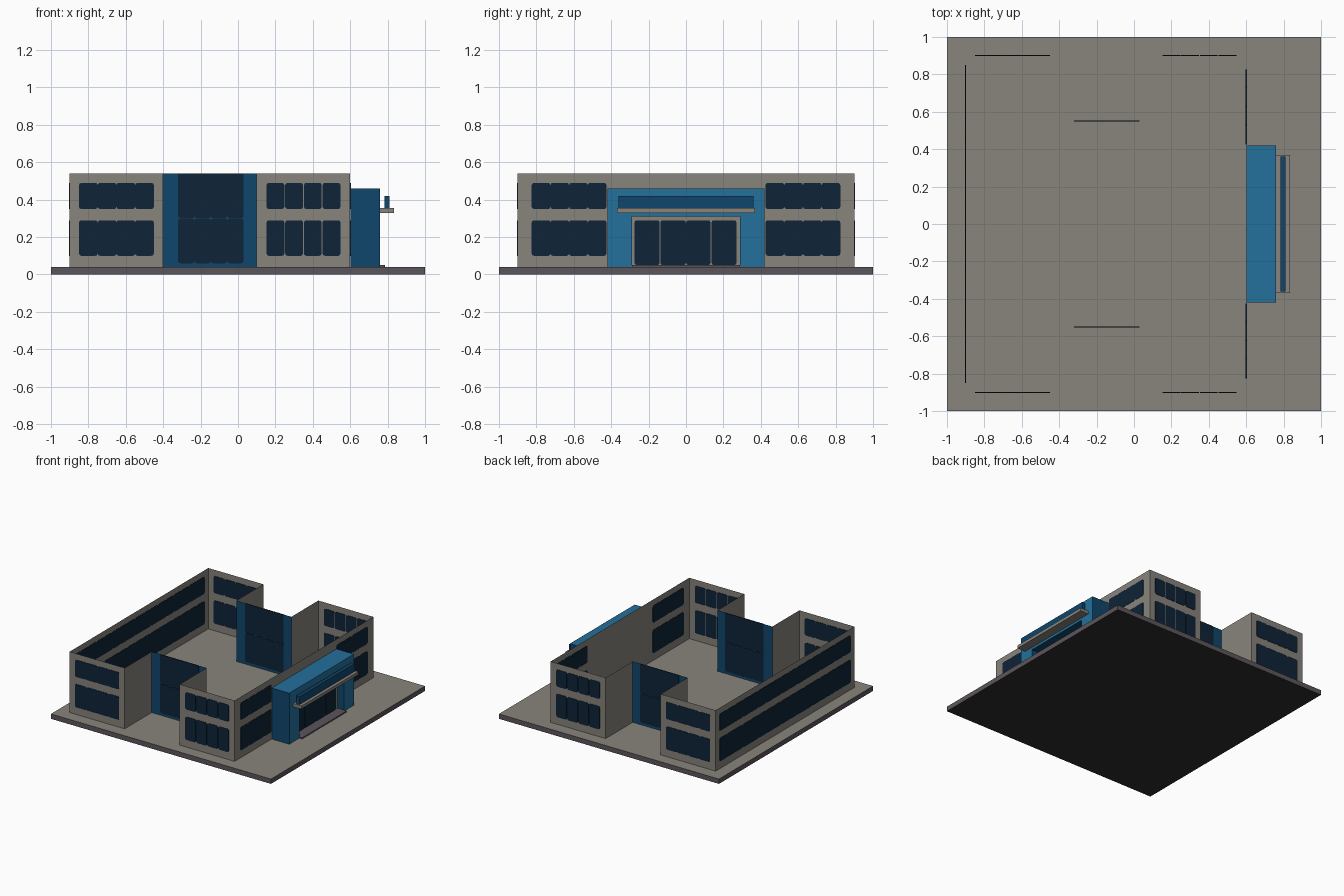
import bpy, bmesh
from mathutils import Vector

if "Cube" in bpy.data.objects:
    bpy.data.objects.remove(bpy.data.objects["Cube"])


def lin(c):
    return tuple(((v / 255 + 0.055) / 1.055) ** 2.4 if v > 10 else v / 255 / 12.92 for v in c)


def mat(name, rgb):
    m = bpy.data.materials.new(name)
    m.diffuse_color = (*lin(rgb), 1)
    m.use_nodes = True
    m.node_tree.nodes["Principled BSDF"].inputs["Base Color"].default_value = m.diffuse_color
    return m


STONE = mat("warm_grey_stone", (136, 131, 124))
EDGE = mat("purple_grey_edge", (91, 85, 91))
UNDER = mat("dark_underside", (44, 44, 44))
NAVY = mat("deep_blue", (15, 70, 108))
BLUE = mat("bright_blue", (35, 112, 156))
GLASS = mat("dark_glass", (14, 35, 55))


def finish(name, bm, mats, rule=None, fix=True):
    if fix:
        bmesh.ops.recalc_face_normals(bm, faces=bm.faces)
    bm.normal_update()
    if rule:
        for f in bm.faces:
            f.material_index = rule(f)
    me = bpy.data.meshes.new(name)
    bm.to_mesh(me)
    bm.free()
    for m in mats:
        me.materials.append(m)
    ob = bpy.data.objects.new(name, me)
    bpy.context.collection.objects.link(ob)
    return ob


def prism(bm, pts, vec):
    """Extrude a closed outline along a vector."""
    face = bm.faces.new([bm.verts.new(p) for p in pts])
    r = bmesh.ops.extrude_face_region(bm, geom=[face], use_keep_orig=True)
    vs = [g for g in r["geom"] if isinstance(g, bmesh.types.BMVert)]
    bmesh.ops.translate(bm, verts=vs, vec=vec)


def box(name, x0, x1, y0, y1, z0, z1, mats, rule=None):
    bm = bmesh.new()
    prism(bm, [(x0, y0, z0), (x1, y0, z0), (x1, y1, z0), (x0, y1, z0)], Vector((0, 0, z1 - z0)))
    return finish(name, bm, mats, rule)


def panes(name, axis, plane, a0, a1, n, z0, z1, gap=0.0, c=0.012, square_top=False):
    """A row of thin panes with clipped corners, showing on both sides of the wall."""
    bm = bmesh.new()
    t, w = 0.006, (a1 - a0) / n
    for i in range(n):
        l, r = a0 + i * w + gap / 2, a0 + (i + 1) * w - gap / 2
        k = c * 0.3
        prof = [(l + c, z0), (r - c, z0), (r - k, z0 + k), (r, z0 + c)]
        if square_top:
            prof += [(r, z1), (l, z1)]
        else:
            prof += [(r, z1 - c), (r - k, z1 - k), (r - c, z1), (l + c, z1), (l + k, z1 - k), (l, z1 - c)]
        prof += [(l, z0 + c), (l + k, z0 + k)]
        if axis == "x":
            prism(bm, [(a, plane - t / 2, z) for a, z in prof], Vector((0, t, 0)))
        else:
            prism(bm, [(plane - t / 2, a, z) for a, z in prof], Vector((t, 0, 0)))
    return finish(name, bm, [GLASS])


# Ground slab: stone top, darker rim and underside
box("ground_slab", -1, 1, -1, 1, 0, 0.04, [STONE, EDGE, UNDER],
    lambda f: 0 if f.normal.z > 0.5 else 2 if f.normal.z < -0.5 else 1)

# Roofless thin walls with a recess at the front and back
half = [(-0.9, -0.9), (-0.4, -0.9), (-0.4, -0.55), (0.1, -0.55), (0.1, -0.9), (0.6, -0.9)]
outline = half + [(x, -y) for x, y in reversed(half)]
bm = bmesh.new()
low = [bm.verts.new((x, y, 0.04)) for x, y in outline]
top = [bm.verts.new((x, y, 0.54)) for x, y in outline]
for i in range(len(outline)):
    j = (i + 1) % len(outline)
    bm.faces.new([low[i], low[j], top[j], top[i]])


def wall_rule(f):
    return 1 if abs(abs(f.calc_center_median().y) - 0.55) < 0.01 else 0


finish("outer_walls", bm, [STONE, NAVY], wall_rule, fix=False)

# Windows in two storeys
for floor, z0, z1 in (("lower", 0.10, 0.29), ("upper", 0.35, 0.49)):
    for side, s in (("front", -1), ("back", 1)):
        panes(f"{side}_left_{floor}_windows", "x", s * 0.9, -0.85, -0.45, 4, z0, z1)
        panes(f"{side}_right_{floor}_windows", "x", s * 0.9, 0.15, 0.55, 4, z0, z1, gap=0.005)
        a, b = sorted((s * 0.425, s * 0.825))
        panes(f"entrance_side_{side}_{floor}_windows", "y", 0.6, a, b, 4, z0, z1)
    panes(f"rear_side_{floor}_windows", "y", -0.9, -0.85, 0.85, 17, z0, z1)

# Tall glazing in the blue recesses
for side, s in (("front", -1), ("back", 1)):
    panes(f"{side}_recess_lower_glass", "x", s * 0.55, -0.32, 0.03, 4, 0.06, 0.299)
    panes(f"{side}_recess_upper_glass", "x", s * 0.55, -0.32, 0.03, 4, 0.301, 0.54, square_top=True)

# Entrance portal: an arch-shaped block, bright on front and top
bm = bmesh.new()
arch = [(-0.42, 0.04), (-0.29, 0.04), (-0.29, 0.31), (0.29, 0.31),
        (0.29, 0.04), (0.42, 0.04), (0.42, 0.46), (-0.42, 0.46)]
prism(bm, [(0.601, y, z) for y, z in arch], Vector((0.159, 0, 0)))
finish("entrance_portal", bm, [NAVY, BLUE],
       lambda f: 1 if f.normal.x > 0.5 or f.normal.z > 0.5 else 0)

# Door frame, doors and step
box("door_frame", 0.66, 0.70, -0.29, 0.29, 0.04, 0.31, [STONE])
for i, (a, b) in enumerate(((-0.275, -0.142), (-0.137, -0.001), (0.001, 0.131), (0.137, 0.27))):
    panes(f"door_{i + 1}", "y", 0.701, a, b, 1, 0.05, 0.29)
box("door_step", 0.70, 0.785, -0.29, 0.29, 0.04, 0.05, [EDGE])

# Canopy with a blank sign board on top
box("canopy", 0.76, 0.835, -0.37, 0.37, 0.33, 0.355, [STONE])
box("sign_board", 0.782, 0.81, -0.36, 0.36, 0.355, 0.42, [NAVY])
